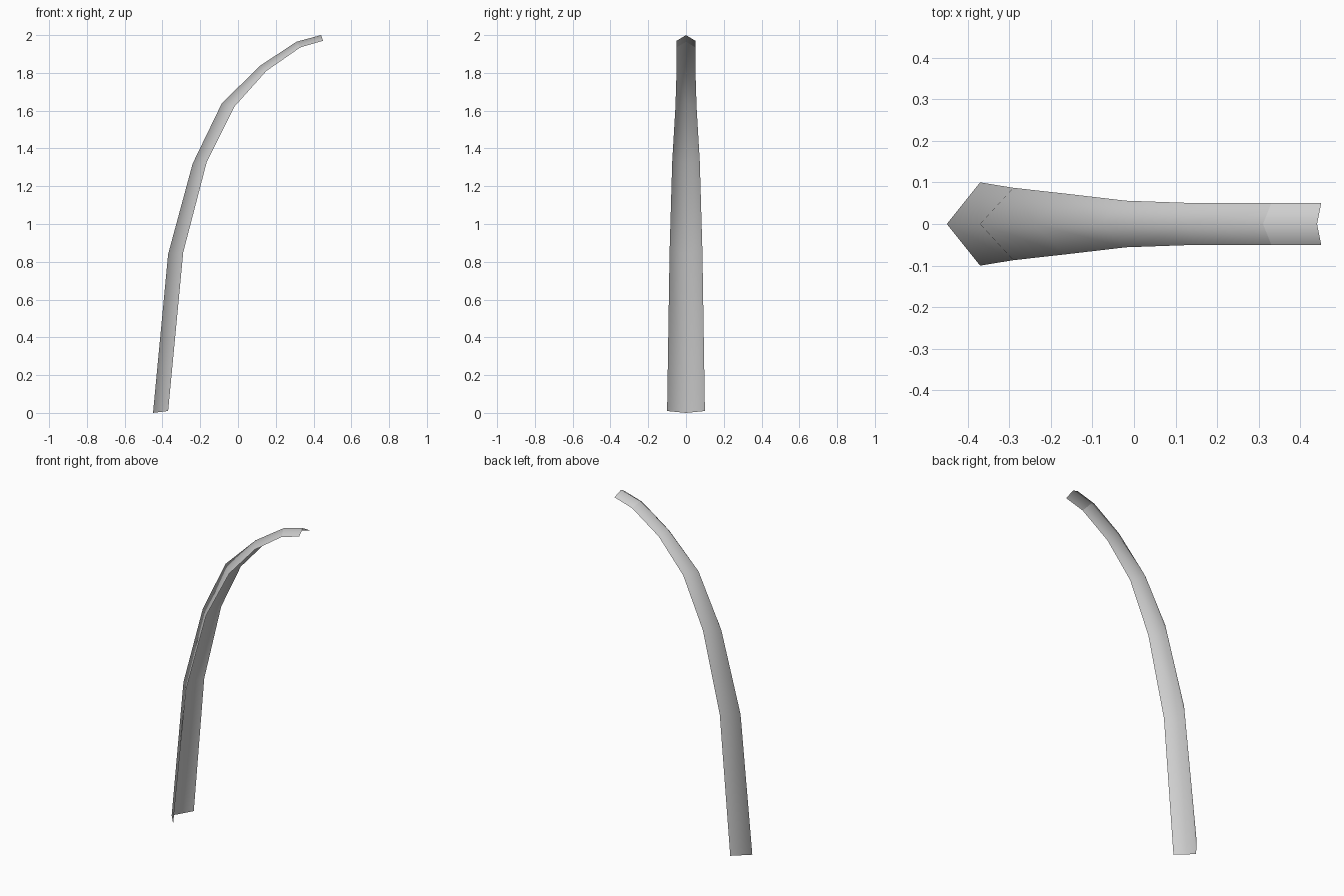
import bpy
import bmesh

cube = bpy.data.objects.get("Cube")
if cube:
    bpy.data.objects.remove(cube, do_unlink=True)

# Plain grey material
grey = bpy.data.materials.new("light_grey")
grey.use_nodes = True
colour = (0.62, 0.62, 0.62, 1)
grey.diffuse_color = colour
grey.node_tree.nodes["Principled BSDF"].inputs["Base Color"].default_value = colour

# Stations along the curve: ridge x, ridge z, rim x, rim z, half width
stations = [
    (-0.45, 0.0, -0.37, 0.01, 0.1),
    (-0.37, 0.84, -0.29, 0.85, 0.087),
    (-0.24, 1.32, -0.165, 1.33, 0.073),
    (-0.085, 1.64, -0.02, 1.62, 0.056),
    (0.12, 1.84, 0.15, 1.81, 0.05),
    (0.31, 1.965, 0.33, 1.935, 0.05),
    (0.44, 2.0, 0.45, 1.97, 0.05),
]

# Open V-shaped channel lofted through the stations
bm = bmesh.new()
rows = []
for ridge_x, ridge_z, rim_x, rim_z, half in stations:
    section = [(rim_x, half, rim_z), (ridge_x, 0, ridge_z), (rim_x, -half, rim_z)]
    rows.append([bm.verts.new(p) for p in section])
for low, high in zip(rows, rows[1:]):
    for k in range(2):
        face = bm.faces.new((low[k], low[k + 1], high[k + 1], high[k]))
        face.smooth = True

# Crisp crease where the tip segment begins
for k in range(2):
    bm.edges.get((rows[-2][k], rows[-2][k + 1])).smooth = False

mesh = bpy.data.meshes.new("curved_blade")
bm.to_mesh(mesh)
bm.free()
mesh.materials.append(grey)
blade = bpy.data.objects.new("curved_blade", mesh)
bpy.context.collection.objects.link(blade)
